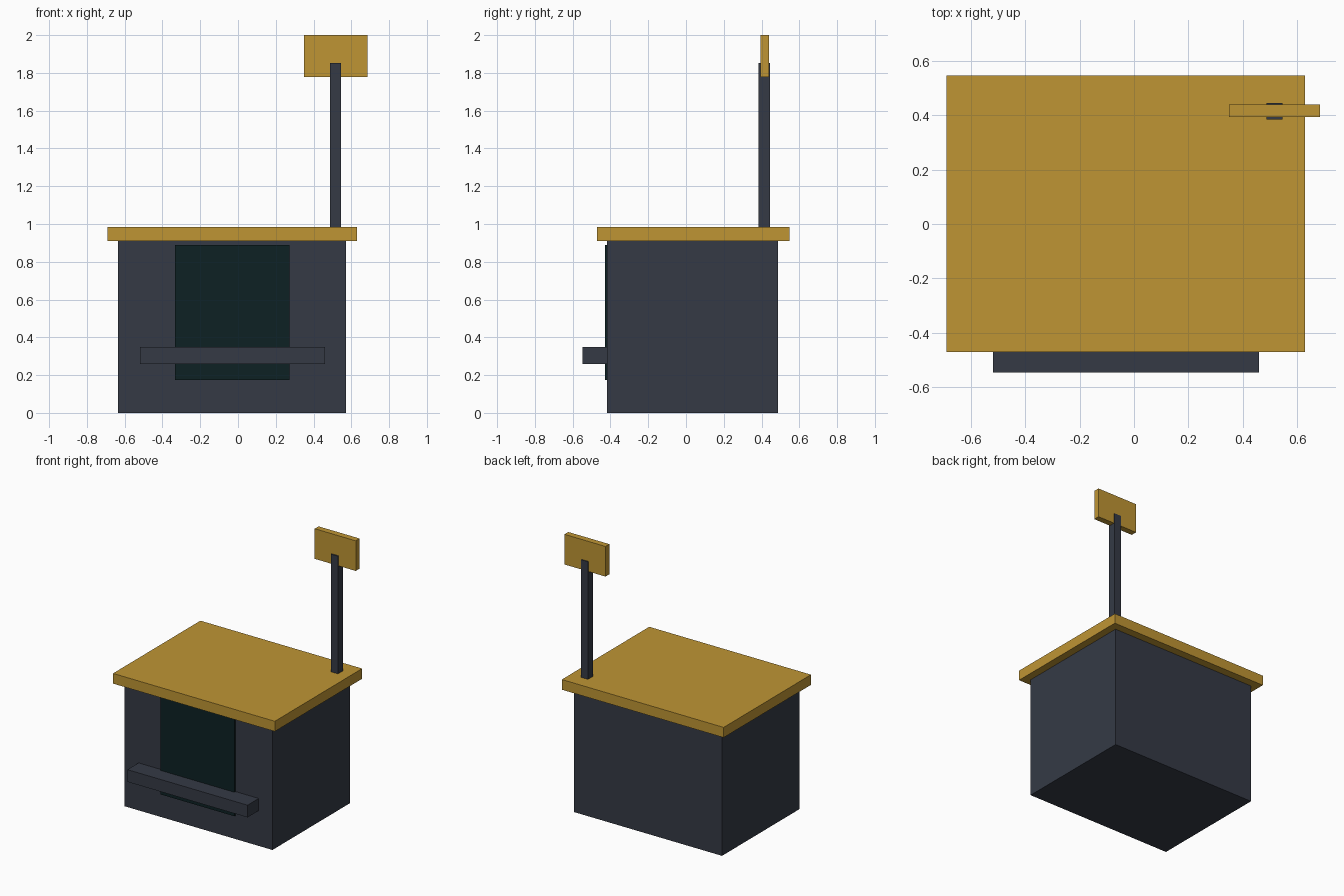
import bpy
from mathutils import Vector

cube = bpy.data.objects.get("Cube")
if cube:
    bpy.data.objects.remove(cube, do_unlink=True)


def material(name, rgb):
    m = bpy.data.materials.new(name)
    m.use_nodes = True
    color = (*rgb, 1)
    m.diffuse_color = color
    bsdf = next(n for n in m.node_tree.nodes if n.type == 'BSDF_PRINCIPLED')
    bsdf.inputs["Base Color"].default_value = color
    return m


def box(name, low, high, mat):
    """Flat-faced box between two opposite corners."""
    low, high = Vector(low), Vector(high)
    bpy.ops.mesh.primitive_cube_add(size=1, location=(low + high) / 2)
    ob = bpy.context.object
    ob.name = name
    ob.scale = high - low
    bpy.ops.object.transform_apply(location=False, rotation=False, scale=True)
    ob.data.materials.append(mat)
    return ob


slate = material("slate grey", (0.035, 0.042, 0.06))
gold = material("ochre gold", (0.52, 0.30, 0.034))
dark = material("dark green glass", (0.004, 0.015, 0.017))

# Booth: body, overhanging roof, front opening and counter
box("body", (-0.635, -0.417, 0), (0.573, 0.487, 0.91), slate)
box("roof", (-0.69, -0.471, 0.91), (0.63, 0.547, 0.985), gold)
box("front_window", (-0.333, -0.43, 0.173), (0.272, -0.41, 0.89), dark)
box("counter", (-0.519, -0.547, 0.26), (0.461, -0.41, 0.35), slate)

# Sign on a post at the back left corner of the roof
box("sign_post", (0.488, 0.385, 0.98), (0.546, 0.445, 1.853), slate)
box("sign_board", (0.35, 0.394, 1.778), (0.685, 0.439, 2.0), gold)
